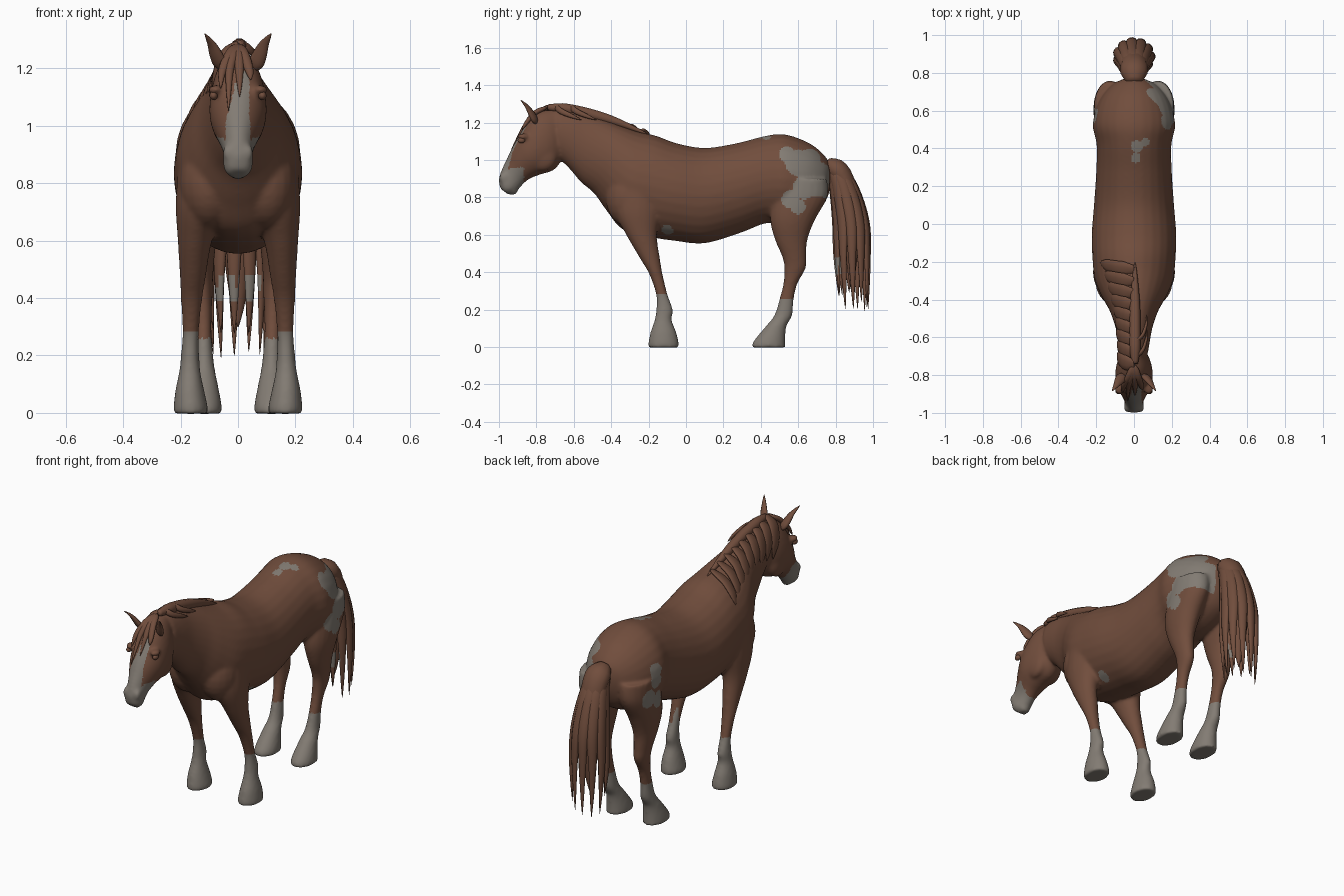
import bpy, bmesh, math, random
from mathutils import Vector, Matrix

random.seed(4)
if "Cube" in bpy.data.objects:
    bpy.data.objects.remove(bpy.data.objects["Cube"])


def material(name, rgb):
    m = bpy.data.materials.new(name)
    m.use_nodes = True
    m.diffuse_color = (*rgb, 1)
    bsdf = m.node_tree.nodes["Principled BSDF"]
    bsdf.inputs["Base Color"].default_value = (*rgb, 1)
    bsdf.inputs["Roughness"].default_value = 0.9
    return m


BROWN = material("chestnut coat", (0.165, 0.075, 0.046))
GREY = material("pale grey marking", (0.225, 0.2, 0.172))


def spline(rows, n=6):
    """Catmull-Rom interpolation of equal-length tuples."""
    rows = [tuple(r) for r in rows]
    p = [rows[0]] + rows + [rows[-1]]
    out = []
    for i in range(1, len(p) - 2):
        for k in range(n):
            t = k / n
            out.append(tuple(
                0.5 * (2 * b + (c - a) * t + (2 * a - 5 * b + 4 * c - d) * t * t
                       + (3 * b - a - 3 * c + d) * t ** 3)
                for a, b, c, d in zip(p[i - 1], p[i], p[i + 1], p[i + 2])))
    return out + [rows[-1]]


def skin(bm, rings):
    """Join rings of points into a closed tube."""
    loops = [[bm.verts.new(co) for co in ring] for ring in rings]
    for a, b in zip(loops, loops[1:]):
        for i in range(len(a)):
            j = (i + 1) % len(a)
            bm.faces.new((a[i], a[j], b[j], b[i]))
    bm.faces.new(loops[0][::-1])
    bm.faces.new(loops[-1])


def angles(n):
    return [2 * math.pi * i / n for i in range(n)]


def trunk(bm, rows):
    """Rows: top y, top z, bottom y, bottom z, half width."""
    skin(bm, [[(w * math.cos(a), (yt + yb) / 2 + (yt - yb) / 2 * math.sin(a),
                (zt + zb) / 2 + (zt - zb) / 2 * math.sin(a)) for a in angles(28)]
              for yt, zt, yb, zb, w in spline(rows)])


def leg(bm, rows, side):
    """Rows: height, front y, back y, centre x, half width."""
    skin(bm, [[(side * (x + w * math.cos(a)), (f + b) / 2 + (b - f) / 2 * math.sin(a), z)
               for a in angles(20)] for z, f, b, x, w in spline(rows)])


def blob(bm, loc, size):
    m = Matrix.Translation(loc) @ Matrix.Diagonal((*size, 1))
    bmesh.ops.create_uvsphere(bm, u_segments=20, v_segments=12, radius=1, matrix=m)


def lock(bm, path, wide, width, thick, power=3):
    """Flattened tapering strand that follows a path."""
    pts = [Vector(p) for p in spline(path, 5)]
    rings = []
    for i, p in enumerate(pts):
        t = i / (len(pts) - 1)
        tan = (pts[min(i + 1, len(pts) - 1)] - pts[max(i - 1, 0)]).normalized()
        u = Vector(wide)
        u = (u - tan * u.dot(tan)).normalized()
        v = tan.cross(u)
        k = max(0.03, min(1, 0.5 + 3 * t) * (1 - t ** power))
        rings.append([p + u * width * k * math.cos(a) + v * thick * k * math.sin(a)
                      for a in angles(10)])
    skin(bm, rings)


def finish(bm, name, remesh=False):
    bmesh.ops.recalc_face_normals(bm, faces=bm.faces)
    me = bpy.data.meshes.new(name)
    bm.to_mesh(me)
    bm.free()
    ob = bpy.data.objects.new(name, me)
    bpy.context.collection.objects.link(ob)
    if remesh:
        r = ob.modifiers.new("fuse", 'REMESH')
        r.mode, r.voxel_size = 'VOXEL', 0.009
        s = ob.modifiers.new("soften", 'SMOOTH')
        s.factor, s.iterations = 0.5, 9
        dg = bpy.context.evaluated_depsgraph_get()
        me = bpy.data.meshes.new_from_object(ob.evaluated_get(dg))
        ob.modifiers.clear()
        ob.data = me
    me.materials.clear()
    me.materials.append(BROWN)
    me.materials.append(GREY)
    me.shade_smooth()
    return ob


# Body, neck, head and legs, fused into one skin
bm = bmesh.new()
trunk(bm, [(.775, .97, .765, .82, .05), (.74, 1.025, .72, .74, .125),
           (.66, 1.09, .62, .68, .19), (.53, 1.137, .52, .66, .218),
           (.42, 1.128, .42, .66, .198), (.27, 1.09, .29, .61, .2),
           (.1, 1.065, .1, .555, .212), (-.05, 1.09, -.06, .568, .224),
           (-.16, 1.13, -.2, .59, .22), (-.25, 1.15, -.34, .63, .207),
           (-.34, 1.18, -.425, .73, .17), (-.42, 1.21, -.49, .82, .13),
           (-.52, 1.24, -.56, .88, .1), (-.61, 1.265, -.62, .95, .085),
           (-.69, 1.27, -.67, 1.0, .075)])
trunk(bm, [(-.69, 1.27, -.65, 1.08, .05), (-.78, 1.26, -.665, 1.0, .083),
           (-.845, 1.21, -.71, .945, .098), (-.887, 1.14, -.78, .922, .097),
           (-.925, 1.075, -.835, .9, .078), (-.957, 1.01, -.87, .872, .058),
           (-.985, .95, -.893, .845, .05), (-1.0, .9, -.92, .825, .052),
           (-.995, .85, -.95, .815, .036)])
blob(bm, (0, -.927, .838), (.032, .028, .026))
for s in (-1, 1):
    blob(bm, (s * .055, -.765, 1.02), (.036, .075, .08))      # cheek
    blob(bm, (s * .034, -.972, .905), (.02, .026, .03))       # nostril
    blob(bm, (s * .078, -.872, 1.125), (.025, .032, .018))    # brow
    blob(bm, (s * .1, -.3, .8), (.105, .13, .16))             # shoulder
    leg(bm, [(.85, -.38, -.12, .12, .09), (.72, -.38, -.13, .132, .085),
             (.6, -.32, -.155, .15, .06), (.48, -.25, -.14, .157, .046),
             (.39, -.197, -.125, .162, .037), (.28, -.16, -.098, .165, .029),
             (.2, -.16, -.07, .167, .032), (.145, -.168, -.076, .168, .037),
             (.08, -.19, -.052, .168, .05), (.02, -.202, -.038, .165, .06),
             (-.003, -.2, -.04, .165, .059)], s)
    leg(bm, [(.9, .5, .755, .12, .09), (.8, .465, .755, .13, .085),
             (.68, .45, .69, .135, .076), (.575, .475, .65, .135, .057),
             (.48, .515, .643, .13, .044), (.42, .525, .64, .126, .038),
             (.34, .52, .597, .122, .031), (.26, .5, .577, .12, .029),
             (.17, .472, .568, .118, .035), (.11, .425, .537, .118, .046),
             (.03, .36, .53, .118, .061), (-.003, .352, .532, .118, .062)], s)
body = finish(bm, "body", remesh=True)

# Markings: circles on the side (y, z) and on the back (x, y)
LEFT = [(.69, .9, .095), (.54, 1.03, .042), (.6, .985, .07), (.66, 1.0, .06),
        (.56, .79, .05), (.6, .75, .04), (.74, .86, .06), (.63, .85, .06)]
RIGHT = [(.57, .94, .04), (.575, .88, .042), (.64, .8, .05), (.56, .77, .045)]
BACK = [(.01, .35, .026), (.015, .41, .033), (.06, .435, .022)]


def inside(circles, a, b):
    return any(math.hypot(a - p, b - q) < r for p, q, r in circles)


def is_grey(c, n):
    x, y, z = c
    if z < (.28 if y < .15 else .26):                      # socks and hooves
        return True
    if y < -.865 and z < .955 + .15 * (y + .93):           # muzzle
        return True
    if y < -.83 and n.y < -.3 and z < 1.19:                # blaze
        return abs(x - .13 * max(0, z - 1.03)) < .043 - .13 * max(0, z - 1.0)
    if z > 1.05 and inside(BACK, x, y):
        return True
    if z < .66 and math.hypot(x - .13, y + .1) < .03:      # belly spot
        return True
    return inside(LEFT if x > 0 else RIGHT, y, z) and abs(x) > .06


for f in body.data.polygons:
    f.material_index = int(is_grey(f.center, f.normal))

# Eyes and ears
for s, side in ((1, "left"), (-1, "right")):
    bm = bmesh.new()
    blob(bm, (s * .085, -.88, 1.105), (.014, .02, .015))
    finish(bm, side + "_eye")
    bm = bmesh.new()
    lock(bm, [(s * .055, -.80, 1.2), (s * .075, -.825, 1.245),
              (s * .092, -.85, 1.285), (s * .116, -.885, 1.322)],
         (1, -.5, 0), .03, .017, 2)
    finish(bm, side + "_ear")


# Mane: a crest roll and locks that fall over the right side of the neck
def crest(t):
    return -.74 + .5 * t, 1.275 - .13 * t ** 1.6


bm = bmesh.new()
lock(bm, [(.005, crest(t)[0], crest(t)[1] + .008) for t in (-0.0, .2, .4, .6, .8, 1.08)],
     (1, 0, 0), .03, .03, 5)
for i in range(9):
    t = i / 8
    y, z = crest(t)
    w, h = .075 + .13 * t * t, .15 + .13 * t
    size = (1 - .45 * t) * random.uniform(.85, 1.1)
    path = [(0, y, z + .015)]
    for d in (.02, .06, .12, .17, .22):
        d *= size
        x = w * math.sqrt(max(0, 1 - max(0, 1 - d / h) ** 2))
        path.append((-x - .008, y + .3 * d, z - d))
    lock(bm, path, (0, 1, 0.3), .042, .013)
for y in (-.7, -.62):                                      # short left wisps
    lock(bm, [(.01, y, 1.29), (.045, y + .03, 1.262), (.065, y + .09, 1.235),
              (.068, y + .14, 1.215)], (0, .4, 1), .016, .01)
finish(bm, "mane")

# Forelock
bm = bmesh.new()
for dx, drop in ((-.055, .12), (-.03, .2), (.005, .15), (.04, .09)):
    lock(bm, [(0, -.75, 1.28), (dx * .5, -.81, 1.25), (dx, -.86, 1.19),
              (dx * 1.1, -.86 - .55 * (drop - .06), 1.25 - drop)], (1, 0, 0), .02, .014)
finish(bm, "forelock")

# Tail: a core with a ring of pointed strands
bm = bmesh.new()
lock(bm, [(0, .75, .985), (0, .83, .92), (0, .88, .75), (0, .885, .5), (0, .885, .3)],
     (1, 0, 0), .075, .06)
for a in angles(11):
    dx, dy = .09 * math.cos(a), .072 * math.sin(a)
    lock(bm, [(dx * .3, .775 + dy * .2, .975), (dx * .6, .835 + dy * .7, .88),
              (dx * .95, .88 + dy * 1.1, .68), (dx * 1.1, .888 + dy * 1.2, .48),
              (dx, .895 + dy * 1.1, random.uniform(.18, .3))],
         (-math.sin(a), math.cos(a), 0), .036, .024)
tail = finish(bm, "tail")
for f in tail.data.polygons:
    c = f.center
    f.material_index = int(c.y < .85 and inside([(-.04, .42, .05), (.04, .45, .04)], c.x, c.z))
